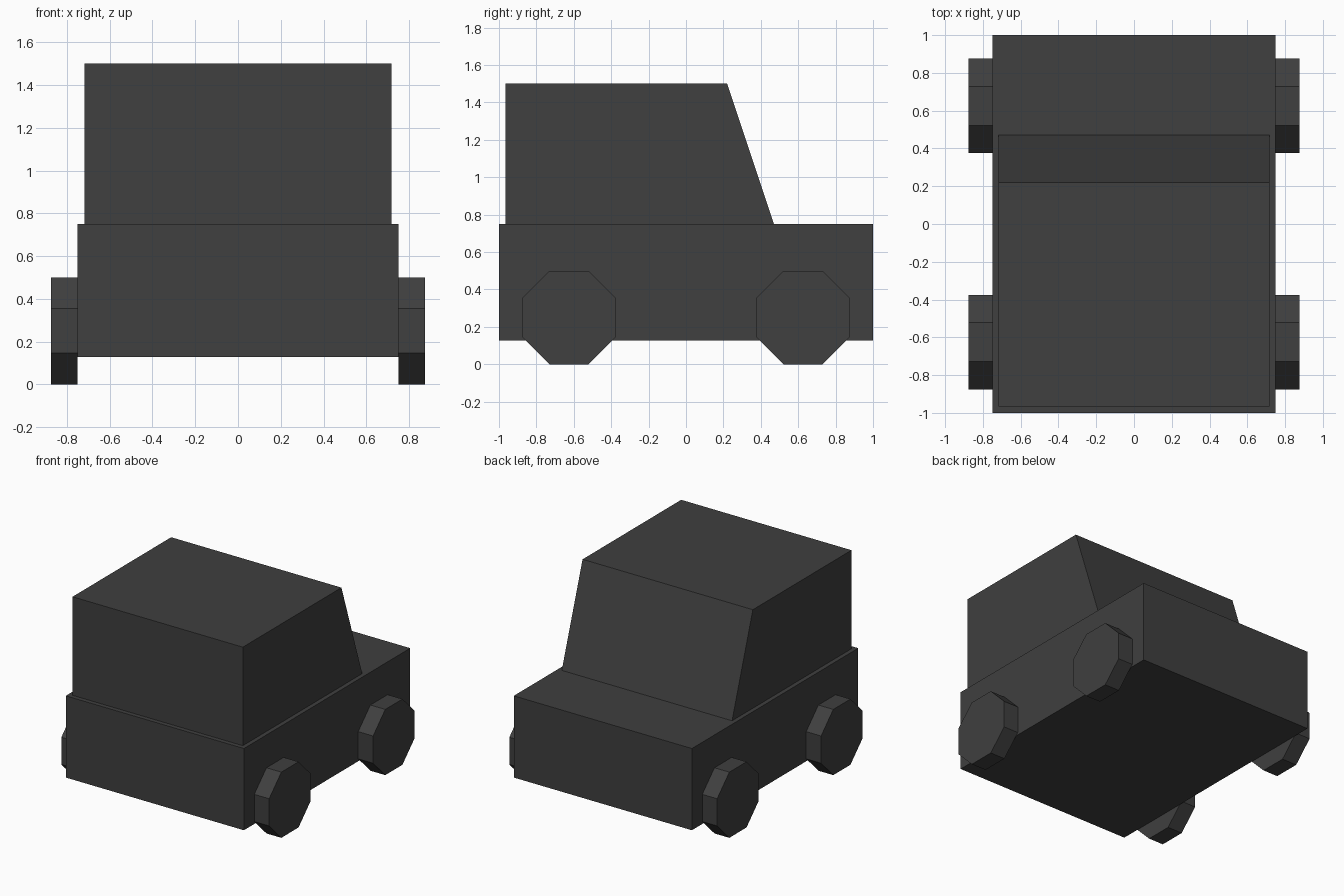
import bpy, bmesh, math

if "Cube" in bpy.data.objects:
    bpy.data.objects.remove(bpy.data.objects["Cube"])

paint = bpy.data.materials.new("dark_grey")
paint.diffuse_color = (0.05, 0.05, 0.05, 1)
paint.use_nodes = True
paint.node_tree.nodes["Principled BSDF"].inputs["Base Color"].default_value = paint.diffuse_color


def extrude_profile(name, profile, x0, x1):
    """Solid from a (y, z) outline, extruded along x."""
    bm = bmesh.new()
    face = bm.faces.new([bm.verts.new((x0, y, z)) for y, z in profile])
    moved = bmesh.ops.extrude_face_region(bm, geom=[face])["geom"]
    verts = [g for g in moved if isinstance(g, bmesh.types.BMVert)]
    bmesh.ops.translate(bm, verts=verts, vec=(x1 - x0, 0, 0))
    bmesh.ops.recalc_face_normals(bm, faces=bm.faces)
    mesh = bpy.data.meshes.new(name)
    bm.to_mesh(mesh)
    bm.free()
    mesh.materials.append(paint)
    obj = bpy.data.objects.new(name, mesh)
    bpy.context.collection.objects.link(obj)
    return obj


# Lower body
extrude_profile("body", [(-1, 0.128), (1, 0.128), (1, 0.75), (-1, 0.75)], -0.75, 0.75)

# Cabin with sloped windscreen
extrude_profile("cabin", [(-0.966, 0.75), (0.47, 0.75), (0.22, 1.5), (-0.966, 1.5)],
                -0.717, 0.717)

# Octagonal wheels, flat side down
radius = 0.25 / math.cos(math.pi / 8)
for end, cy in (("front", -0.625), ("rear", 0.625)):
    angles = [math.pi / 8 + i * math.pi / 4 for i in range(8)]
    outline = [(cy + radius * math.cos(a), 0.25 + radius * math.sin(a)) for a in angles]
    for side, s in (("left", -1), ("right", 1)):
        extrude_profile(f"{end}_{side}_wheel", outline, 0.75 * s, 0.875 * s)
